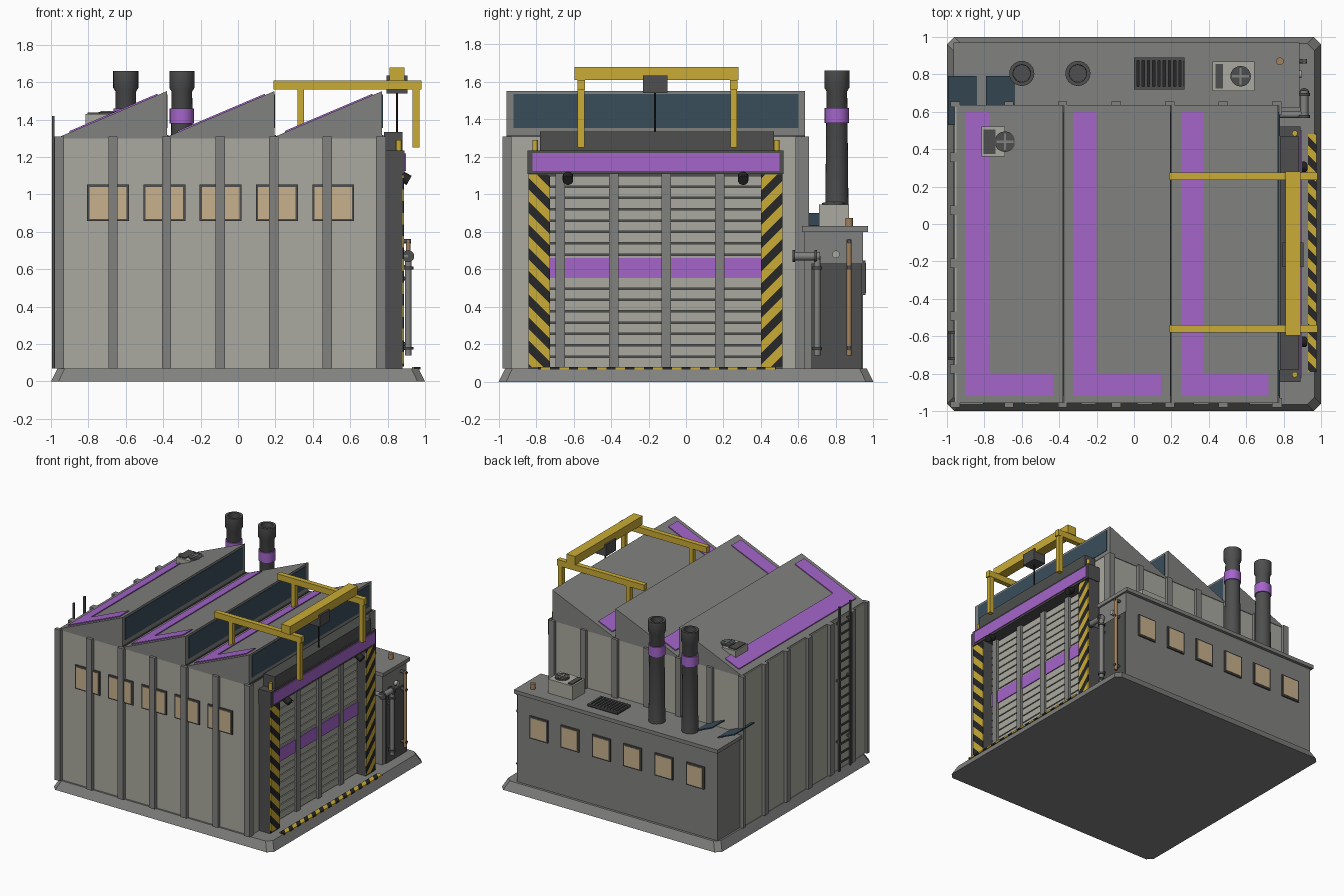
import bpy, bmesh, math
from math import radians, floor
from mathutils import Vector, Matrix

cube = bpy.data.objects.get("Cube")
if cube:
    bpy.data.objects.remove(cube)


def material(name, *rgb):
    m = bpy.data.materials.new(name)
    m.use_nodes = True
    m.diffuse_color = (*rgb, 1)
    m.node_tree.nodes["Principled BSDF"].inputs["Base Color"].default_value = (*rgb, 1)
    return m


WALL = material("pale concrete", .40, .40, .35)
GREY = material("mid grey", .22, .22, .215)
DARK = material("dark steel", .075, .078, .075)
BLACK = material("black", .02, .02, .02)
YELLOW = material("safety yellow", .59, .41, .035)
PURPLE = material("purple", .37, .13, .59)
GLASS = material("blue glass", .042, .076, .105)
LIT = material("warm window", .58, .44, .27)
COPPER = material("copper", .36, .22, .11)


def finish(name, bm, *mats, smooth=False):
    bmesh.ops.recalc_face_normals(bm, faces=bm.faces[:])
    mesh = bpy.data.meshes.new(name)
    bm.to_mesh(mesh)
    bm.free()
    for m in mats:
        mesh.materials.append(m)
    if smooth:
        mesh.shade_smooth()
        mesh.set_sharp_from_angle(angle=radians(35))
    ob = bpy.data.objects.new(name, mesh)
    bpy.context.collection.objects.link(ob)
    return ob


def add_box(bm, x, X, y, Y, z, Z):
    mat = Matrix.Translation(((x + X) / 2, (y + Y) / 2, (z + Z) / 2)) @ Matrix.Diagonal((X - x, Y - y, Z - z, 1))
    return bmesh.ops.create_cube(bm, size=1, matrix=mat)["verts"]


def boxes(name, mat, *parts):
    bm = bmesh.new()
    for p in parts:
        add_box(bm, *p)
    return finish(name, bm, mat)


def rods(name, mat, *parts):
    bm = bmesh.new()
    for a, b, r in parts:
        a, b = Vector(a), Vector(b)
        d = b - a
        rot = d.to_track_quat('Z', 'Y').to_matrix().to_4x4()
        bmesh.ops.create_cone(bm, cap_ends=True, segments=20, radius1=r, radius2=r, depth=d.length,
                              matrix=Matrix.Translation((a + b) / 2) @ rot)
    return finish(name, bm, mat, smooth=True)


def prism(name, mat, profile, y, Y):
    bm = bmesh.new()
    f = bm.faces.new([bm.verts.new((px, y, pz)) for px, pz in profile])
    ext = bmesh.ops.extrude_face_region(bm, geom=[f])["geom"]
    bmesh.ops.translate(bm, vec=(0, Y - y, 0), verts=[v for v in ext if isinstance(v, bmesh.types.BMVert)])
    return finish(name, bm, mat)


def lathe(name, mat, x, y, profile):
    bm = bmesh.new()
    vs = [bm.verts.new((x + r, y, z)) for r, z in profile]
    edges = [bm.edges.new(p) for p in zip(vs, vs[1:])]
    bmesh.ops.spin(bm, geom=vs + edges, cent=(x, y, 0), axis=(0, 0, 1), angle=math.tau, steps=24)
    bmesh.ops.remove_doubles(bm, verts=bm.verts[:], dist=.0005)
    return finish(name, bm, mat, smooth=True)


def hazard(name, box, direction, pitch):
    """Box cut along diagonals, alternating yellow and black."""
    bm = bmesh.new()
    add_box(bm, *box)
    d = Vector(direction)
    vals = [v.co.dot(d) for v in bm.verts]
    for i in range(floor(min(vals) / pitch), floor(max(vals) / pitch) + 1):
        bmesh.ops.bisect_plane(bm, geom=bm.verts[:] + bm.edges[:] + bm.faces[:],
                               plane_co=d * (i * pitch / d.length_squared), plane_no=d)
    for f in bm.faces:
        f.material_index = floor(f.calc_center_median().dot(d) / pitch) % 2
    finish(name, bm, YELLOW, BLACK)


# Chamfered foundation slab
bm = bmesh.new()
add_box(bm, -1, 1, -1, 1, 0, .07)
upright = [e for e in bm.edges if abs(e.verts[0].co.z - e.verts[1].co.z) > .05]
bmesh.ops.bevel(bm, geom=upright, offset=.04, segments=1, affect='EDGES')
for v in bm.verts:
    if v.co.z > .05:
        v.co.x *= .965
        v.co.y *= .965
finish("foundation", bm, GREY)

# Main hall with pilasters on every side
boxes("hall_walls", WALL, (-.96, .78, -.95, .63, .07, 1.305))
W, TOP = .025, 1.31
xs = [-.955 + i * .2865 for i in range(7)]
ys = [-.775 + i * .283 for i in range(5)]
pil = [(x - W, x + W, y, y + .03, .07, TOP) for x in xs for y in (-.98, .625)]
pil += [(-.985, -.95, y - W, y + W, .07, TOP) for y in ys]
pil += [(.77, .79, y - W, y + W, .07, TOP) for y in (-.955, .61)]
boxes("pilasters", GREY, *pil)

# Sawtooth roof with glazing and painted stripes
for n in range(3):
    x0 = -.95 + n * .575
    x1 = x0 + .57
    z = lambda x: 1.31 + (x - x0) * .425
    prism(f"roof_tooth_{n}", GREY, [(x0, TOP - .01), (x0, TOP), (x1, z(x1)), (x1, TOP - .01)], -.957, .635)
    boxes(f"roof_glazing_{n}", GLASS, (x1, x1 + .004, -.92, .6, 1.355, 1.535))
    boxes(f"roof_gutter_{n}", DARK, (x1, x1 + .008, -.957, .635, TOP - .01, TOP + .008))
    for part, a, b, y, Y in (("long", .05, .175, -.8, .6), ("short", .05, .52, -.92, -.8)):
        a, b = x0 + a, x0 + b
        prism(f"roof_stripe_{part}_{n}", PURPLE,
              [(a, z(a)), (b, z(b)), (b, z(b) + .008), (a, z(a) + .008)], y, Y)

# Rear annex
boxes("annex_walls", GREY, (-.95, .87, .63, .945, .07, .8))
boxes("annex_roof", GREY, (-.965, .885, .62, .97, .8, .83))
boxes("annex_side_panel", DARK, (.87, .879, .67, .94, .07, .63))

# Windows: dark frame plate with a warm pane
front = [-.695 + i * .301 for i in range(5)]
back = [-.75 + i * .284 for i in range(6)]
for name, grow, depth, mat in (("frames", .012, .012, DARK), ("panes", 0, .016, LIT)):
    boxes("hall_window_" + name, mat, *[(x - .1 - grow, x + .1 + grow, -.95 - depth, -.95,
                                         .87 - grow, 1.04 + grow) for x in front])
    boxes("annex_window_" + name, mat, *[(x - .07 - grow, x + .07 + grow, .945, .945 + depth,
                                          .475 - grow, .635 + grow) for x in back])

# Chimneys
for n, x in enumerate((-.6, -.3)):
    lathe(f"chimney_{n}", DARK, x, .805, [(.063, .83), (.055, 1.55), (.067, 1.57), (.067, 1.66),
                                         (.047, 1.66), (.045, 1.5), (0, 1.5)])
    lathe(f"chimney_band_{n}", PURPLE, x, .805, [(.055, 1.38), (.065, 1.38), (.065, 1.46), (.055, 1.46)])


# Air conditioners with grille and fan
def air_unit(name, x, X, y, Y, z, Z, gx, gX, fx):
    m = (y + Y) / 2
    boxes(name + "_body", WALL, (x, X, y, Y, z, Z))
    boxes(name + "_grille", DARK, (gx, gX, y + .015, Y - .015, Z, Z + .008))
    rods(name + "_fan", DARK, ((fx, m, Z - .02), (fx, m, Z + .012), .055))
    boxes(name + "_blades", GREY, (fx - .045, fx + .045, m - .006, m + .006, Z + .01, Z + .016),
          (fx - .006, fx + .006, m - .045, m + .045, Z + .01, Z + .016))


air_unit("annex_air_unit", .42, .645, .71, .87, .83, .945, .435, .475, .57)
air_unit("roof_air_unit", -.815, -.69, .36, .52, 1.34, 1.43, -.805, -.74, -.69)

# Slatted vent and knob on the annex roof
boxes("vent_tray", BLACK, (0, .27, .72, .89, .83, .84))
boxes("vent_slats", DARK, (0, .27, .72, .735, .83, .85), (0, .27, .875, .89, .83, .85),
      *[(i * .028, i * .028 + .016, .72, .89, .83, .85) for i in range(10)])
rods("annex_knob", COPPER, ((.78, .87, .83), (.78, .87, .875), .02))

# Tilted blue panes beside the chimneys
for n, x in enumerate((-.995, -.79)):
    prism(f"tilted_pane_{n}", GLASS, [(x, .89), (x + .155, .825), (x + .155, .835), (x, .9)], .53, .79)

# Ladder on the left wall
rails = [(-.995, -.98, y - .008, y + .008, .07, 1.42) for y in (-.72, -.58)]
rungs = [(-.992, -.982, -.72, -.58, .13 + i * .075, .142 + i * .075) for i in range(16)]
mounts = [(-.99, -.955, y - .008, y + .008, z, z + .015) for y in (-.72, -.58) for z in (.3, .8, 1.27)]
boxes("ladder", DARK, *rails, *rungs, *mounts)

# Roller gate with slats, ribs and purple band
boxes("gate_backing", DARK, (.775, .79, -.84, .51, .07, 1.12))
P = .0605
slats = [(.785, .803, -.73, .4, .078 + i * P, .07 + (i + 1) * P) for i in range(17)]
boxes("gate_slats", WALL, *slats)
boxes("gate_band", PURPLE, (.79, .809, -.73, .4, .555, .66))
boxes("gate_ribs", GREY, *[(.79, .82, y - W, y + W, .07, 1.12) for y in (-.67, -.385, -.105, .18)])

# Gate columns, header and roller housing
for n, y, s in ((0, -.84, 1), (1, .4, -1)):
    boxes(f"gate_column_{n}", DARK, (.78, .88, y, y + .115, .07, 1.11))
    hazard(f"gate_column_stripes_{n}", (.88, .887, y, y + .115, .08, 1.105), (0, s, 1), .062)
boxes("gate_header", DARK, (.78, .89, -.845, .52, 1.11, 1.235))
boxes("gate_header_plate", PURPLE, (.89, .897, -.82, .5, 1.125, 1.22))
boxes("roller_housing", DARK, (.78, .88, -.78, .47, 1.235, 1.335))
hazard("threshold_stripes", (.93, .975, -.79, .48, .065, .078), (1, 1, 0), .05)

# Beacons and floodlights
rods("gate_beacons", YELLOW, *[((.86, y, 1.23), (.86, y, 1.29), .015) for y in (-.805, .485)])
rods("floodlights", BLACK, *[((.87, y, 1.1), (.915, y, 1.075), .028) for y in (-.63, .305)])

# Gantry crane
beams, legs = [], []
for y in (-.56, .255):
    beams.append((.19, .98, y - .02, y + .02, 1.56, 1.61))
    for x, z in ((.335, 1.33), (.952, 1.25)):
        legs.append((x - .018, x + .018, y - .018, y + .018, z, 1.57))
boxes("crane_beams", YELLOW, *beams)
boxes("crane_legs", YELLOW, *legs)
boxes("crane_bridge", YELLOW, (.81, .89, -.595, .28, 1.61, 1.68))
boxes("crane_hoist", DARK, (.795, .905, -.23, -.1, 1.54, 1.635))
rods("crane_cable", BLACK, ((.85, -.165, 1.33), (.85, -.165, 1.55), .005))

# Service pipes on the annex side
PX = .91
rods("water_pipe", GREY, ((PX, .7, .14), (PX, .7, .67), .018), ((PX, .715, .67), (PX, .58, .67), .022),
     ((PX, .585, .67), (.78, .585, .67), .018))
rods("water_pipe_flanges", DARK, *[((PX, .7, z), (PX, .7, z + .015), .027) for z in (.17, .6)],
     ((PX, .568, .67), (PX, .582, .67), .032), ((PX, .685, .67), (PX, .7, .67), .032))
rods("copper_pipe", COPPER, ((PX, .87, .14), (PX, .87, .76), .013))
rods("pipe_brackets", DARK, *[((.86, .87, z), (PX + .015, .87, z), .012) for z in (.18, .61, .75)],
     *[((.86, .7, z), (PX, .7, z), .01) for z in (.2, .55)])
rods("pressure_gauge", WALL, ((.87, .8, .68), (.895, .8, .68), .02))
